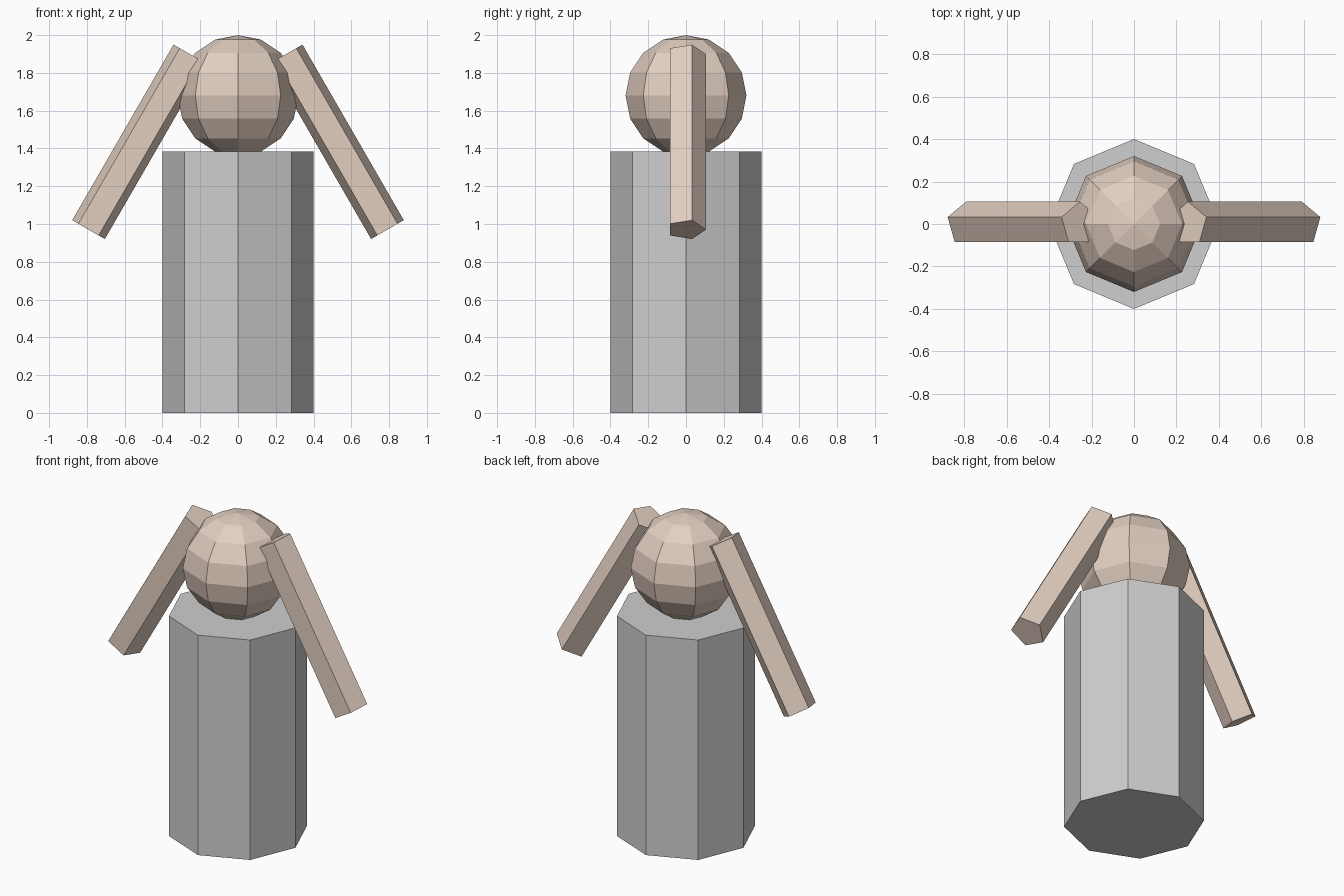
import bpy
import math

cube = bpy.data.objects.get("Cube")
if cube:
    bpy.data.objects.remove(cube, do_unlink=True)


def material(name, rgb):
    mat = bpy.data.materials.new(name)
    mat.use_nodes = True
    color = (*rgb, 1)
    mat.diffuse_color = color
    mat.node_tree.nodes["Principled BSDF"].inputs["Base Color"].default_value = color
    return mat


def finish(name, mat):
    obj = bpy.context.object
    obj.name = name
    obj.data.name = name
    obj.data.materials.append(mat)
    return obj


grey = material("light grey", (0.62, 0.62, 0.62))
skin = material("pale skin", (0.76, 0.62, 0.53))

# Body: tall eight-sided column
body_height = 1.385
bpy.ops.mesh.primitive_cylinder_add(vertices=8, radius=0.4, depth=body_height,
                                    location=(0, 0, body_height / 2))
finish("body", grey)

# Head: faceted ball resting slightly inside the body
bpy.ops.mesh.primitive_uv_sphere_add(segments=8, ring_count=8, radius=0.32,
                                     location=(0, 0, 1.68))
finish("head", skin)

# Arms: five-sided rods sloping down and outwards from the head
for side, name in ((1, "left_arm"), (-1, "right_arm")):
    bpy.ops.mesh.primitive_cylinder_add(vertices=5, radius=0.105, depth=1.073,
                                        location=(side * 0.523, 0, 1.435),
                                        rotation=(0, -side * math.radians(30), 0))
    finish(name, skin)
